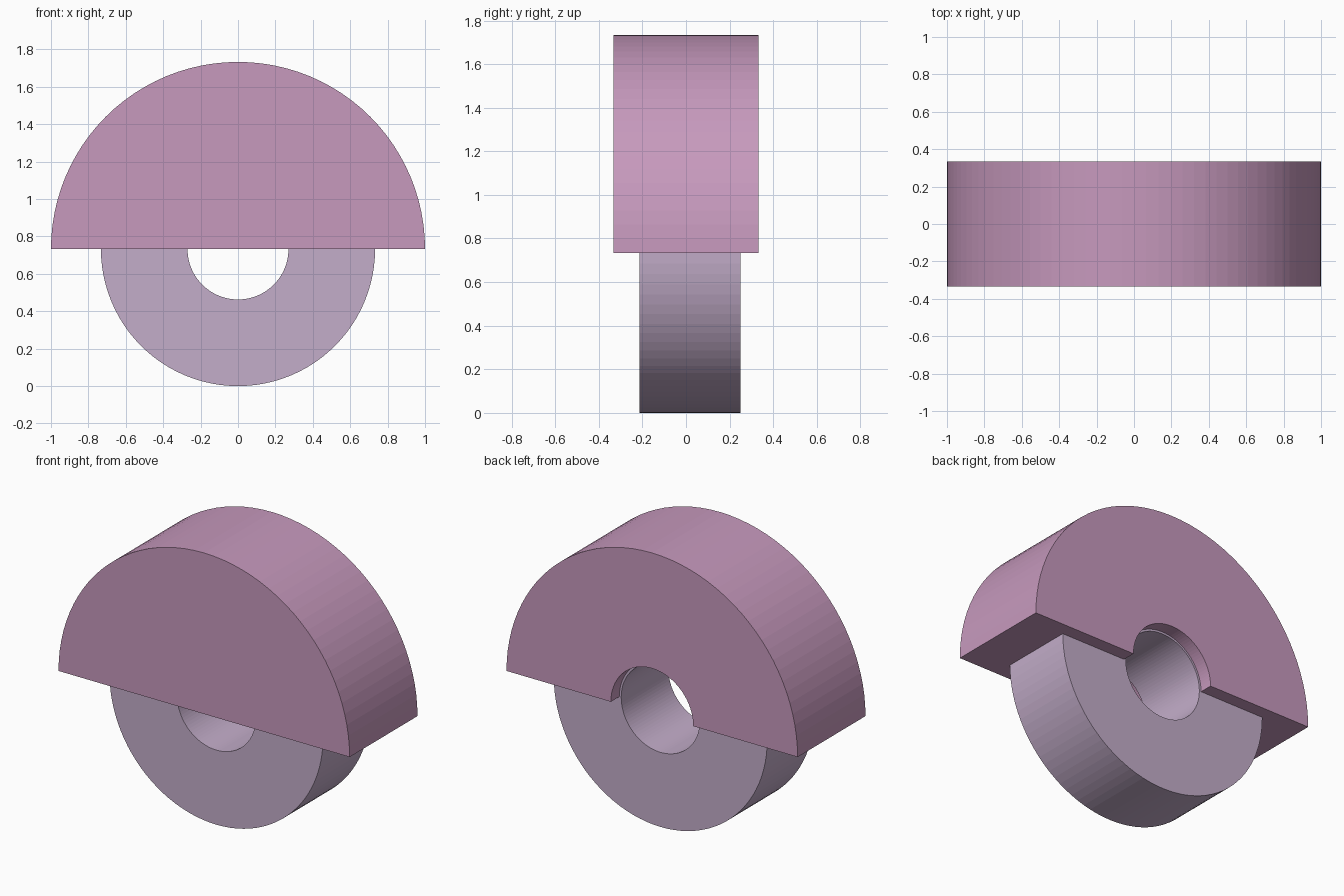
import bpy, bmesh
from math import sin, cos, pi

if "Cube" in bpy.data.objects:
    bpy.data.objects.remove(bpy.data.objects["Cube"])

CZ = 0.733      # shared axis height
HALF = 48       # sides per half circle


def arc(r, a0, a1, n):
    return [(r * cos(a0 + (a1 - a0) * i / n), CZ + r * sin(a0 + (a1 - a0) * i / n))
            for i in range(n + 1)]


def material(name, color):
    m = bpy.data.materials.new(name)
    m.diffuse_color = (*color, 1)
    m.use_nodes = True
    m.node_tree.nodes["Principled BSDF"].inputs["Base Color"].default_value = m.diffuse_color
    return m


def make_object(name, bm, mat):
    bmesh.ops.recalc_face_normals(bm, faces=bm.faces)
    me = bpy.data.meshes.new(name)
    bm.to_mesh(me)
    bm.free()
    me.materials.append(mat)
    ob = bpy.data.objects.new(name, me)
    bpy.context.collection.objects.link(ob)
    return ob


def extrude_profile(name, pts, y0, y1, mat):
    bm = bmesh.new()
    face = bm.faces.new([bm.verts.new((x, y0, z)) for x, z in pts])
    new = bmesh.ops.extrude_face_region(bm, geom=[face])["geom"]
    bmesh.ops.translate(bm, vec=(0, y1 - y0, 0),
                        verts=[v for v in new if isinstance(v, bmesh.types.BMVert)])
    # extrude keeps the start face, so the prism is closed
    return make_object(name, bm, mat)


def tube(name, r_out, r_in, y0, y1, n, mat):
    bm = bmesh.new()
    section = [(r_out, y0), (r_out, y1), (r_in, y1), (r_in, y0)]
    rings = [[bm.verts.new((r * cos(2 * pi * i / n), y, CZ + r * sin(2 * pi * i / n)))
              for i in range(n)] for r, y in section]
    for k in range(4):
        a, b = rings[k], rings[(k + 1) % 4]
        for i in range(n):
            j = (i + 1) % n
            bm.faces.new((a[i], a[j], b[j], b[i]))
    return make_object(name, bm, mat)


pink = material("pink", (0.57, 0.32, 0.51))
lilac = material("lilac", (0.55, 0.42, 0.59))

# Half-round cover, with an arched pocket open at the back and bottom
cover = extrude_profile("half_round_cover", arc(1.0, 0, pi, HALF), -0.333, 0.333, pink)
pocket = extrude_profile("pocket_cutter",
                         [(0.283, CZ - 0.2)] + arc(0.283, 0, pi, HALF) + [(-0.283, CZ - 0.2)],
                         -0.25, 0.5, pink)
pocket.hide_render = True
pocket.hide_set(True)
cut = cover.modifiers.new("pocket", 'BOOLEAN')
cut.operation = 'DIFFERENCE'
cut.solver = 'EXACT'
cut.object = pocket

# Ring held in the cover, lower half exposed
tube("ring", 0.733, 0.27, -0.213, 0.25, HALF * 2, lilac)
